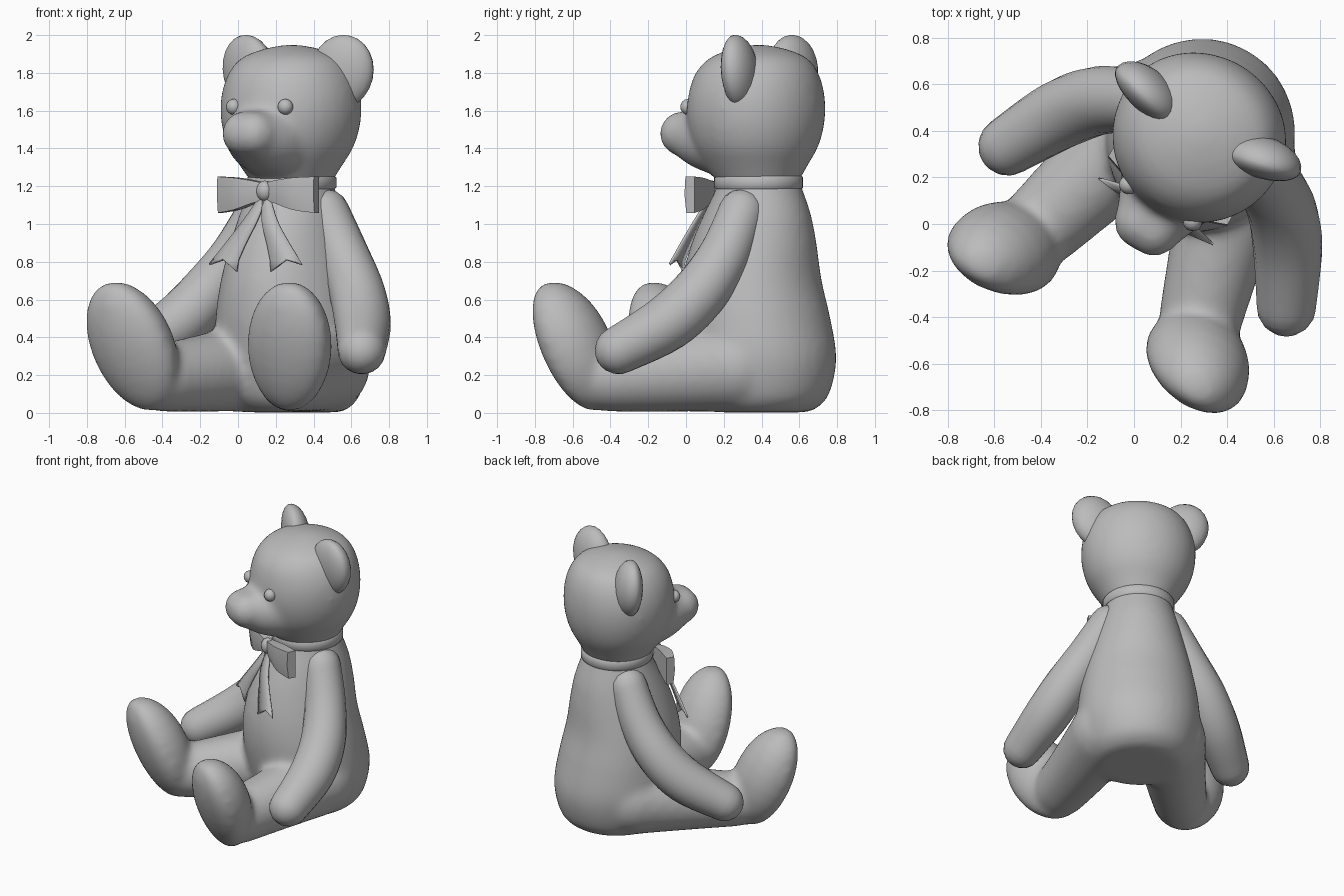
import bpy, bmesh, math
from mathutils import Vector, Matrix

if "Cube" in bpy.data.objects:
    bpy.data.objects.remove(bpy.data.objects["Cube"])

# The bear is built facing -y around its own axis, then turned and moved into place
PLACE = Matrix.Translation((0.285, 0.385, 0)) @ Matrix.Rotation(math.radians(-30), 4, 'Z')
GREY = bpy.data.materials.new("soft_grey")
GREY.diffuse_color = (0.5, 0.5, 0.5, 1)
GREY.use_nodes = True
GREY.node_tree.nodes["Principled BSDF"].inputs["Base Color"].default_value = GREY.diffuse_color


def spline(keys, n):
    """Smooth run of tuples through the key tuples."""
    out = []
    for i in range(len(keys) - 1):
        p = [keys[max(0, min(len(keys) - 1, i + k))] for k in (-1, 0, 1, 2)]
        for s in range(n):
            t = s / n
            out.append(tuple(
                0.5 * (2 * b + (c - a) * t + (2 * a - 5 * b + 4 * c - d) * t * t
                       + (3 * b - a - 3 * c + d) * t ** 3) for a, b, c, d in zip(*p)))
    return out + [keys[-1]]


def loft(bm, rings):
    """Skin equal-sized rings and cap both ends."""
    rows = [[bm.verts.new(p) for p in r] for r in rings]
    n = len(rows[0])
    for a, b in zip(rows, rows[1:]):
        for i in range(n):
            j = (i + 1) % n
            bm.faces.new((a[i], a[j], b[j], b[i]))
    bm.faces.new(rows[0][::-1])
    bm.faces.new(rows[-1])


def stack(bm, keys, n=4, sides=32):
    """Upright form from (z, front, back, half width) sections."""
    rings = []
    for z, f, b, w in spline(keys, n):
        ring = []
        for i in range(sides):
            a = 2 * math.pi * i / sides
            s = math.sin(a)
            ring.append((w * math.cos(a), s * (b if s > 0 else f), z))
        rings.append(ring)
    loft(bm, rings)


def limb(bm, keys, n=5, sides=20, side=1):
    """Round limb with domed ends through (x, y, z, radius) keys."""
    pts = spline([(side * k[0],) + tuple(k[1:]) for k in keys], n)
    path = [Vector(p[:3]) for p in pts]
    tans = [(path[min(i + 1, len(path) - 1)] - path[max(i - 1, 0)]).normalized()
            for i in range(len(path))]
    steps = [(p, t, q[3]) for p, t, q in zip(path, tans, pts)]
    dome = [math.radians(a) for a in (20, 40, 60, 75, 86)]
    (p0, t0, r0), (p1, t1, r1) = steps[0], steps[-1]
    steps = ([(p0 - t0 * r0 * math.sin(a), t0, r0 * math.cos(a)) for a in dome[::-1]] + steps
             + [(p1 + t1 * r1 * math.sin(a), t1, r1 * math.cos(a)) for a in dome])
    rings = []
    for p, t, r in steps:
        u = t.cross(Vector((1, 0.1, 0))).normalized()
        v = t.cross(u)
        rings.append([p + r * (u * math.cos(a) + v * math.sin(a))
                      for a in (2 * math.pi * i / sides for i in range(sides))])
    loft(bm, rings)


def ball(bm, loc, radii, rot=(0, 0, 0), front=1.0, seg=24):
    """Ellipsoid; its front half can be flattened."""
    vs = bmesh.ops.create_uvsphere(bm, u_segments=seg, v_segments=seg // 2, radius=1)['verts']
    m = Matrix.Translation(loc)
    for ang, ax in zip(rot, 'XYZ'):
        m = m @ Matrix.Rotation(math.radians(ang), 4, ax)
    for v in vs:
        if v.co.y < 0:
            v.co.y *= front
        v.co = m @ Vector([c * r for c, r in zip(v.co, radii)])


def finish(name, bm, voxel=0, smooth=6, angle=50):
    bmesh.ops.recalc_face_normals(bm, faces=bm.faces[:])
    me = bpy.data.meshes.new(name)
    bm.to_mesh(me)
    bm.free()
    me.materials.append(GREY)
    ob = bpy.data.objects.new(name, me)
    bpy.context.collection.objects.link(ob)
    ob.matrix_world = PLACE
    if voxel:   # fuse overlapping forms with soft joins
        r = ob.modifiers.new("fuse", 'REMESH')
        r.mode, r.voxel_size, r.use_smooth_shade = 'VOXEL', voxel, True
        s = ob.modifiers.new("soften", 'SMOOTH')
        s.factor, s.iterations = 0.5, smooth
    bpy.ops.object.select_all(action='DESELECT')
    ob.select_set(True)
    bpy.context.view_layer.objects.active = ob
    bpy.ops.object.shade_smooth_by_angle(angle=math.radians(angle))
    return ob


# Torso, legs and feet in one soft form
bm = bmesh.new()
stack(bm, [(0.003, .24, .27, .27), (0.08, .33, .37, .35), (0.28, .39, .415, .405),
           (0.5, .43, .375, .395), (0.7, .425, .325, .36), (0.9, .37, .305, .31),
           (1.05, .30, .28, .27), (1.18, .23, .235, .23), (1.25, .21, .21, .21)])
for s in (-1, 1):
    limb(bm, [(.21, -.01, .245, .24), (.31, -.39, .21, .207), (.395, -.68, .185, .182)], side=s)
    ball(bm, (s * .48, -.87, .35), (.238, .215, .368), (20, s * 14, 0), front=.6)
finish("body_and_legs", bm, voxel=.02, smooth=20)

# Head with muzzle
bm = bmesh.new()
stack(bm, [(1.2, .2, .2, .2), (1.3, .285, .25, .265), (1.4, .345, .305, .33),
           (1.5, .375, .335, .365), (1.6, .383, .345, .378), (1.7, .37, .338, .37),
           (1.8, .335, .31, .335), (1.88, .255, .25, .27), (1.93, .13, .13, .14),
           (1.95, .02, .02, .02)])
for s in (-1, 1):
    limb(bm, [(s * .03, -.16, 1.46, .225), (s * .03, -.32, 1.46, .178),
              (s * .03, -.45, 1.478, .122)])
finish("head", bm, voxel=.018, smooth=22)

# Ears, with a flatter front
for s, side in ((-1, "right"), (1, "left")):
    bm = bmesh.new()
    ball(bm, (s * .286, .035, 1.806), (.172, .105, .197), (0, s * 15, s * 14), front=.72)
    finish(side + "_ear", bm)

# Arms
for s, side in ((-1, "right"), (1, "left")):
    bm = bmesh.new()
    local = [PLACE.inverted() @ Vector(p) for p in
             ((.465, .295, 1.06), (.555, .205, .84), (.63, .075, .64), (.66, -.1, .475),
              (.655, -.355, .332))]
    keys = [(*p, r) for p, r in zip(local, (.125, .136, .148, .149, .128))]
    limb(bm, keys, side=s)
    finish(side + "_arm", bm)

# Eyes
for s, side in ((-1, "right"), (1, "left")):
    bm = bmesh.new()
    ball(bm, (s * .158, -.342, 1.62), (.042, .04, .042), seg=16)
    finish(side + "_eye", bm)

# Collar ribbon
bm = bmesh.new()
stack(bm, [(1.185, .228, .228, .228), (1.195, .236, .236, .236),
           (1.245, .236, .236, .236), (1.255, .228, .228, .228)], n=1, sides=40)
finish("collar", bm)

# Bow loops: ribbons swelling out from the knot
bm = bmesh.new()
for s in (-1, 1):
    rings = []
    for x, y, z, d, h in spline([(0, -.275, 1.17, .02, .045), (.07, -.28, 1.17, .03, .06),
                                 (.18, -.275, 1.16, .038, .085), (.295, -.25, 1.155, .028, .096)], 3):
        rings.append([(s * x, y - d * .8, z - h), (s * x, y - d * 1.2, z), (s * x, y - d, z + h),
                      (s * x, y + d, z + h), (s * x, y + d, z - h)])
    loft(bm, rings)
finish("bow_loops", bm, angle=40)

# Bow knot
bm = bmesh.new()
ball(bm, (0, -.285, 1.175), (.047, .045, .055), seg=16)
finish("bow_knot", bm)

# Bow tails with notched ends
bm = bmesh.new()
for s in (-1, 1):
    rows = []
    for x, y, z, w in spline([(.01, -.29, 1.15, .02), (.06, -.35, 1.02, .045),
                              (.13, -.39, .9, .065), (.195, -.42, .79, .09)], 4):
        rows.append([Vector((s * (x + k * w), y + (x + k * w) * .12, z)) for k in (-1, 0, 1)])
    rows[-1][0].z -= .04
    rows[-1][1].z += .025
    vs = [[bm.verts.new(p) for p in r] for r in rows]
    for a, b in zip(vs, vs[1:]):
        for i in (0, 1):
            bm.faces.new((a[i], a[i + 1], b[i + 1], b[i]))
tails = finish("bow_tails", bm, angle=60)
tails.modifiers.new("thickness", 'SOLIDIFY').thickness = .012
